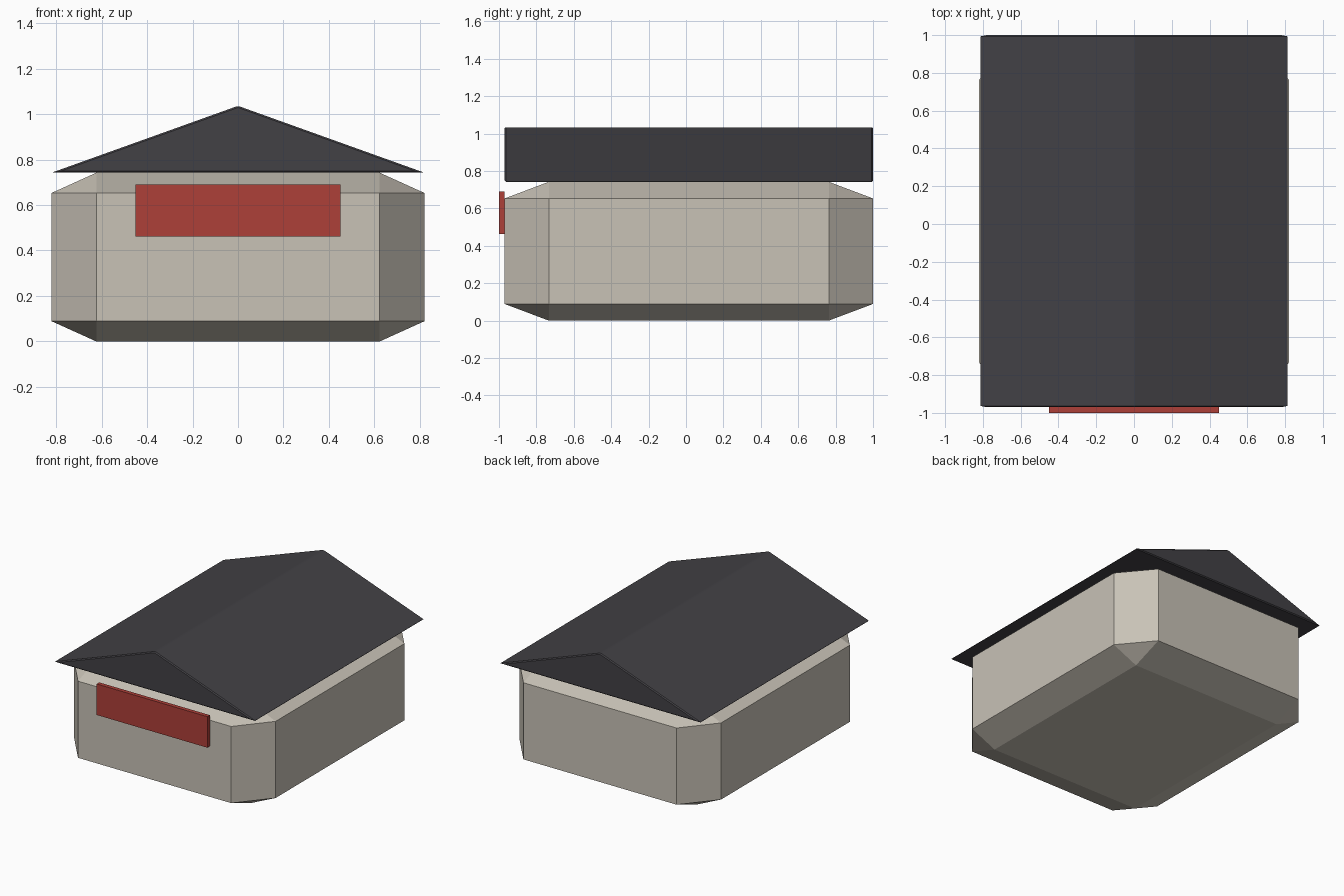
import bpy, bmesh
from mathutils import Matrix

if "Cube" in bpy.data.objects:
    bpy.data.objects.remove(bpy.data.objects["Cube"])


def finish(bm, name, color):
    bmesh.ops.recalc_face_normals(bm, faces=bm.faces)
    mesh = bpy.data.meshes.new(name)
    bm.to_mesh(mesh)
    bm.free()
    mat = bpy.data.materials.new(name + "_colour")
    mat.diffuse_color = (*color, 1)
    mat.use_nodes = True
    mat.node_tree.nodes["Principled BSDF"].inputs["Base Color"].default_value = mat.diffuse_color
    mesh.materials.append(mat)
    obj = bpy.data.objects.new(name, mesh)
    bpy.context.collection.objects.link(obj)
    return obj


def chamfer(bm, width):
    bmesh.ops.bevel(bm, geom=bm.edges[:], offset=width, segments=1,
                    affect='EDGES', profile=0.5)


def box(name, lo, hi, color, bevel=0):
    # unit cube, chamfered before it is stretched to its bounds
    bm = bmesh.new()
    bmesh.ops.create_cube(bm, size=1)
    if bevel:
        chamfer(bm, bevel)
    size = [b - a for a, b in zip(lo, hi)]
    mid = [(a + b) / 2 for a, b in zip(lo, hi)]
    bmesh.ops.transform(bm, verts=bm.verts,
                        matrix=Matrix.Translation(mid) @ Matrix.Diagonal((*size, 1)))
    return finish(bm, name, color)


FRONT, BACK, EAVES = -0.97, 1.0, 0.742

# Chamfered building body
box("body", (-0.82, FRONT, 0), (0.82, BACK, EAVES), (0.58, 0.54, 0.47), 0.12)

# Gable roof: triangular profile extruded front to back, edges slightly chamfered
bm = bmesh.new()
profile = [(-0.82, EAVES), (0.82, EAVES), (0, 1.036)]
gable = bm.faces.new([bm.verts.new((x, FRONT, z)) for x, z in profile])
ext = bmesh.ops.extrude_face_region(bm, geom=[gable], use_keep_orig=True)
bmesh.ops.translate(bm, vec=(0, BACK - FRONT, 0),
                    verts=[v for v in ext["geom"] if isinstance(v, bmesh.types.BMVert)])
bmesh.ops.recalc_face_normals(bm, faces=bm.faces)
chamfer(bm, 0.007)
finish(bm, "roof", (0.055, 0.053, 0.06))

# Red panel on the front wall
box("front_panel", (-0.45, -1.0, 0.462), (0.45, FRONT, 0.69), (0.42, 0.05, 0.04))
